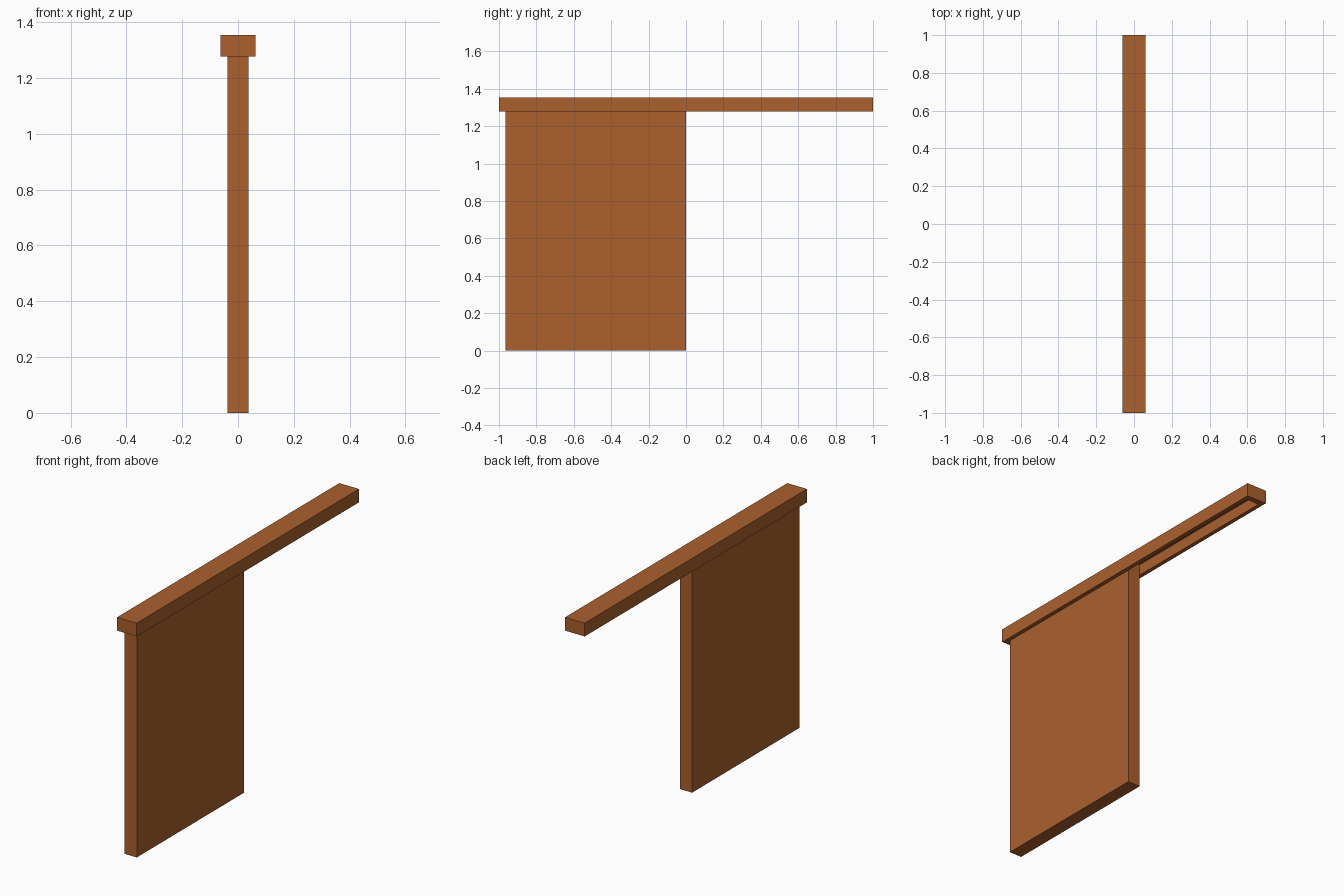
import bpy, bmesh
from mathutils import Vector

if "Cube" in bpy.data.objects:
    bpy.data.objects.remove(bpy.data.objects["Cube"])

wood = bpy.data.materials.new("warm_brown_wood")
wood.diffuse_color = (0.405, 0.118, 0.027, 1)
wood.use_nodes = True
wood.node_tree.nodes["Principled BSDF"].inputs["Base Color"].default_value = wood.diffuse_color

Z_LOW, Z_TOP = 1.278, 1.354      # rail underside and top
GROOVE_X, GROOVE_Y, GROOVE_D = 0.039, 0.967, 0.062


def box_bmesh(lo, hi):
    bm = bmesh.new()
    bmesh.ops.create_cube(bm, size=1)
    lo, hi = Vector(lo), Vector(hi)
    for v in bm.verts:
        v.co = Vector([lo[i] + (v.co[i] + 0.5) * (hi[i] - lo[i]) for i in range(3)])
    return bm


def finish(name, bm):
    bmesh.ops.recalc_face_normals(bm, faces=bm.faces)
    mesh = bpy.data.meshes.new(name)
    bm.to_mesh(mesh)
    bm.free()
    mesh.materials.append(wood)
    obj = bpy.data.objects.new(name, mesh)
    bpy.context.collection.objects.link(obj)
    return obj


# Sliding door panel, its top running inside the rail groove
finish("door_panel", box_bmesh((-0.0385, -0.966, 0), (0.0385, 0, Z_LOW + GROOVE_D - 0.002)))

# Overhead rail with a closed-ended groove cut in its underside
bm = box_bmesh((-0.062, -1, Z_LOW), (0.062, 1, Z_TOP))
bm.normal_update()
bottom = min(bm.faces, key=lambda f: f.normal.z)
bmesh.ops.inset_individual(bm, faces=[bottom], thickness=0.01)
for v in bottom.verts:
    v.co.x = GROOVE_X if v.co.x > 0 else -GROOVE_X
    v.co.y = GROOVE_Y if v.co.y > 0 else -GROOVE_Y
ext = bmesh.ops.extrude_discrete_faces(bm, faces=[bottom])
for v in ext["faces"][0].verts:
    v.co.z = Z_LOW + GROOVE_D
finish("overhead_rail", bm)
